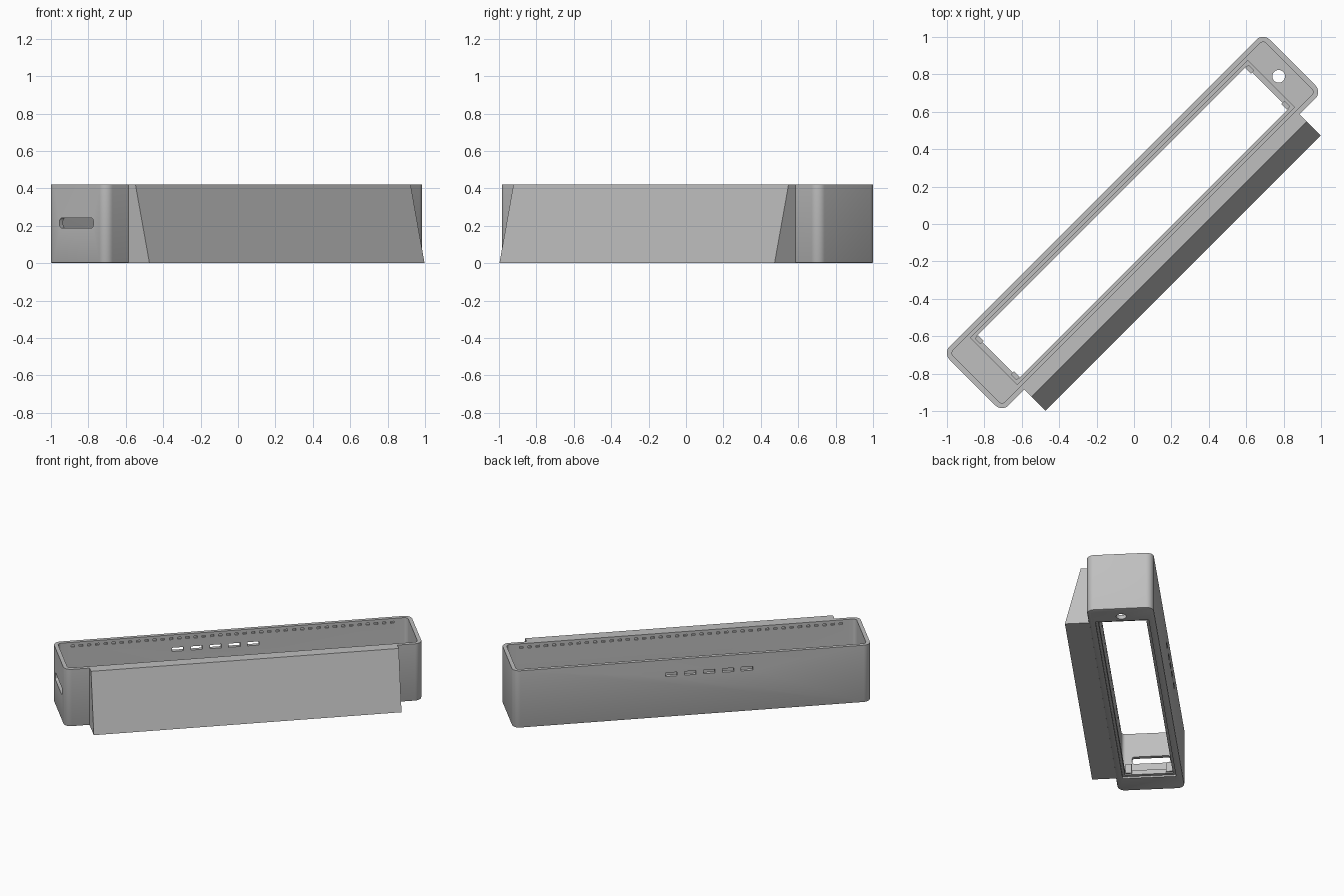
import bpy, bmesh, math
from mathutils import Matrix

cube = bpy.data.objects.get("Cube")
if cube:
    bpy.data.objects.remove(cube, do_unlink=True)

gray = bpy.data.materials.new("plain_gray")
gray.use_nodes = True
COLOR = (0.52, 0.52, 0.52, 1)
gray.diffuse_color = COLOR
gray.node_tree.nodes["Principled BSDF"].inputs["Base Color"].default_value = COLOR

# The tray runs diagonally: local x is its length, local y its depth
PLACE = Matrix.Translation((-0.008, 0.008, 0)) @ Matrix.Rotation(math.radians(45), 4, "Z")
L, W, H, WALL, FLOOR = 1.21, 0.223, 0.42, 0.027, 0.03


def finish(bm, name):
    bmesh.ops.recalc_face_normals(bm, faces=bm.faces)
    mesh = bpy.data.meshes.new(name)
    bm.to_mesh(mesh)
    bm.free()
    mesh.materials.append(gray)
    ob = bpy.data.objects.new(name, mesh)
    bpy.context.collection.objects.link(ob)
    ob.matrix_world = PLACE
    return ob


def add_box(bm, lo, hi):
    size = [b - a for a, b in zip(lo, hi)]
    mid = [(a + b) / 2 for a, b in zip(lo, hi)]
    m = Matrix.Translation(mid) @ Matrix.Diagonal((*size, 1))
    return bmesh.ops.create_cube(bm, size=1, matrix=m)["verts"]


def bevel_along(bm, axis, radius, segments=6):
    edges = [e for e in bm.edges
             if abs((e.verts[0].co - e.verts[1].co).normalized()[axis]) > 0.99]
    bmesh.ops.bevel(bm, geom=edges, offset=radius, segments=segments,
                    profile=0.5, affect="EDGES")


def box(name, lo, hi, axis=None, radius=0.0):
    bm = bmesh.new()
    add_box(bm, lo, hi)
    if axis is not None:
        bevel_along(bm, axis, radius)
    return finish(bm, name)


def cut(target, cutter):
    cutter.hide_render = True
    mod = target.modifiers.new("cut", "BOOLEAN")
    mod.operation, mod.solver, mod.object = "DIFFERENCE", "EXACT", cutter
    bpy.context.view_layer.objects.active = target
    bpy.ops.object.modifier_apply(modifier=mod.name)
    bpy.data.objects.remove(cutter, do_unlink=True)


# Outer shell with rounded corners and a softened bottom edge
bm = bmesh.new()
add_box(bm, (-L, -W, 0), (L, W, H))
bevel_along(bm, 2, 0.05, 8)
rim = [e for e in bm.edges if all(v.co.z < 0.001 for v in e.verts)]
bmesh.ops.bevel(bm, geom=rim, offset=0.008, segments=2, profile=0.5, affect="EDGES")
tray = finish(bm, "tray_shell")

# Hollow inside, floor opening and shallow recess underneath
cut(tray, box("cavity", (-L + WALL, -W + WALL, FLOOR), (L - WALL, W - WALL, 1), 2, 0.025))
cut(tray, box("opening", (-1.02, -0.16, -1), (1.02, 0.16, 0.2)))
cut(tray, box("recess", (-1.045, -0.178, -1), (1.045, 0.178, 0.012)))

# Cable slot through one end wall
cut(tray, box("end_slot", (-L - 0.1, -0.127, 0.188), (-L + 0.1, 0.127, 0.242), 0, 0.015))

# Five vents through the back wall
bm = bmesh.new()
for i in range(5):
    x = -0.115 + (i - 2) * 0.128
    add_box(bm, (x - 0.039, W - 0.1, 0.298), (x + 0.039, W + 0.1, 0.325))
cut(tray, finish(bm, "vents"))

# Rows of small notches inside both long walls, just under the rim
bm = bmesh.new()
for side in (-1, 1):
    y = side * (W - WALL)
    for i in range(40):
        x = -1.08 + i * 2.16 / 39
        add_box(bm, (x - 0.012, y - 0.01, 0.385), (x + 0.012, y + 0.01, 0.399))
cut(tray, finish(bm, "notches"))

# Round hole in the floor at the other end
bm = bmesh.new()
bmesh.ops.create_cone(bm, cap_ends=True, segments=32, radius1=0.034, radius2=0.034,
                      depth=0.3, matrix=Matrix.Translation((1.105, 0, 0)))
cut(tray, finish(bm, "floor_hole"))

bpy.ops.object.select_all(action="DESELECT")
tray.select_set(True)
bpy.context.view_layer.objects.active = tray
bpy.ops.object.shade_smooth_by_angle(angle=math.radians(30))

# Low lip around the opening
lip = box("opening_lip", (-1.05, -0.178, FLOOR - 0.005), (1.05, 0.178, 0.045))
cut(lip, box("lip_opening", (-1.02, -0.16, -1), (1.02, 0.16, 1)))

# Retaining posts at the corners of the opening
bm = bmesh.new()
for sx in (-1, 1):
    for sy in (-1, 1):
        xs = sorted((sx * 1.01, sx * 1.035))
        ys = sorted((sy * 0.115, sy * 0.158))
        add_box(bm, (xs[0], ys[0], 0.02), (xs[1], ys[1], 0.09))
finish(bm, "retaining_posts")

# Sloped front panel
bm = bmesh.new()
profile = [(-W + 0.005, 0), (-0.382, 0), (-0.276, H), (-W + 0.005, H)]
face = bm.faces.new([bm.verts.new((-1.04, y, z)) for y, z in profile])
ext = bmesh.ops.extrude_face_region(bm, geom=[face])["geom"]
bmesh.ops.translate(bm, vec=(2.08, 0, 0),
                    verts=[g for g in ext if isinstance(g, bmesh.types.BMVert)])
finish(bm, "sloped_front")
